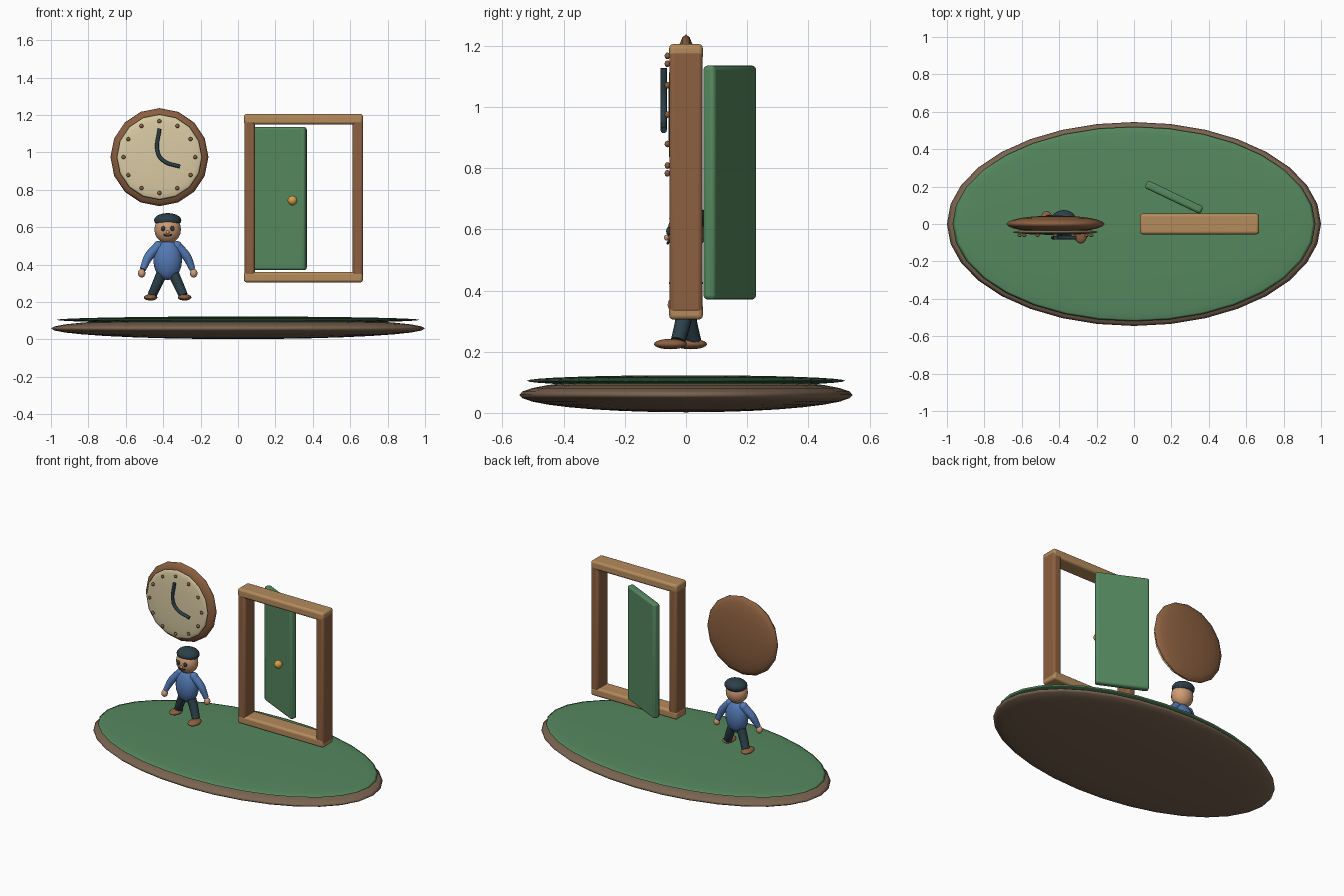
import bpy
from math import sin, cos, pi, radians

if "Cube" in bpy.data.objects:
    bpy.data.objects.remove(bpy.data.objects["Cube"])


def lin(c):
    return c / 12.92 if c <= 0.04045 else ((c + 0.055) / 1.055) ** 2.4


def material(name, hexa):
    m = bpy.data.materials.new(name)
    rgb = [lin(int(hexa[i:i + 2], 16) / 255) for i in (0, 2, 4)]
    m.diffuse_color = (*rgb, 1)
    m.use_nodes = True
    m.node_tree.nodes["Principled BSDF"].inputs["Base Color"].default_value = m.diffuse_color
    return m


GREEN = material("green", "55885F")
EARTH = material("earth", "7A6450")
WOOD = material("dark_wood", "8C6040")
LIGHT_WOOD = material("light_wood", "B58B5C")
CREAM = material("cream", "DACBA4")
DARK = material("dark", "2B3F48")
SKIN = material("skin", "D09C74")
BLUE = material("blue", "5379B4")
GOLD = material("gold", "D2A048")


def finish(name, mat, angle=None):
    ob = bpy.context.object
    ob.name = name
    ob.data.materials.append(mat)
    if angle:
        bpy.ops.object.shade_smooth_by_angle(angle=radians(angle))
    else:
        bpy.ops.object.shade_smooth()
    return ob


def ball(name, loc, size, mat, seg=16, rings=10, front=False):
    """Ellipsoid with half sizes; front=True points its pole along y."""
    bpy.ops.mesh.primitive_uv_sphere_add(segments=seg, ring_count=rings, radius=1)
    ob = bpy.context.object
    if front:
        ob.rotation_euler.x = pi / 2
        bpy.ops.object.transform_apply(location=False, rotation=True, scale=False)
    ob.scale = size
    bpy.ops.object.transform_apply(location=False, rotation=False, scale=True)
    ob.location = loc
    return finish(name, mat)


def box(name, loc, dims, mat, bevel=0.014, turn=0):
    bpy.ops.mesh.primitive_cube_add(size=1, location=loc, rotation=(0, 0, turn))
    ob = bpy.context.object
    ob.scale = dims
    bpy.ops.object.transform_apply(location=False, rotation=False, scale=True)
    mod = ob.modifiers.new("round_edges", 'BEVEL')
    mod.width, mod.segments = bevel, 3
    return finish(name, mat, 40)


def tube(name, points, radius, mat, radii=None):
    """Smooth round tube through a few points."""
    cu = bpy.data.curves.new(name, 'CURVE')
    cu.dimensions = '3D'
    cu.bevel_depth, cu.bevel_resolution = radius, 3
    cu.use_fill_caps = True
    cu.resolution_u = 6
    sp = cu.splines.new('BEZIER')
    sp.bezier_points.add(len(points) - 1)
    for i, (bp, p) in enumerate(zip(sp.bezier_points, points)):
        bp.co = p
        bp.handle_left_type = bp.handle_right_type = 'AUTO'
        bp.radius = radii[i] if radii else 1
    cu.materials.append(mat)
    ob = bpy.data.objects.new(name, cu)
    bpy.context.collection.objects.link(ob)
    return ob


# Ground island
ball("earth_base", (0, 0, 0.059), (1, 0.545, 0.057), EARTH, 32, 16)
ball("grass_top", (0, 0, 0.105), (0.97, 0.52, 0.018), GREEN, 32, 16)

# Clock
CX, CZ = -0.42, 0.975
ball("clock_body", (CX, 0, CZ), (0.262, 0.045, 0.262), WOOD, 16, 12, True)
ball("clock_face", (CX, -0.043, CZ), (0.228, 0.015, 0.228), CREAM, 16, 12, True)
for i in range(12):
    a = i * pi / 6
    ball("hour_mark", (CX + 0.192 * sin(a), -0.061, CZ + 0.192 * cos(a)),
         (0.011, 0.009, 0.011), WOOD, 10, 6)
tube("clock_hands", [(CX, -0.073, 1.127), (-0.429, -0.073, 1.0),
                     (-0.398, -0.073, 0.955), (-0.31, -0.073, 0.924)], 0.0105, DARK)

# Door frame
for x in (0.062, 0.641):
    box("frame_post", (x, 0, 0.755), (0.057, 0.108, 0.86), WOOD)
for z in (0.333, 1.178):
    box("frame_rail", (0.35, 0, z), (0.636, 0.11, 0.056), LIGHT_WOOD)

# Open door and knob
box("door", (0.214, 0.143, 0.753), (0.33, 0.044, 0.765), GREEN, 0.014, radians(-25.5))
ball("door_knob", (0.291, 0.01, 0.743), (0.026, 0.026, 0.026), GOLD)

# Figure: torso and head
FX = -0.376
ball("torso", (FX, 0, 0.425), (0.077, 0.055, 0.108), BLUE)
ball("head", (FX, 0, 0.588), (0.071, 0.062, 0.075), SKIN)
ball("cap", (FX, 0.01, 0.637), (0.073, 0.065, 0.039), DARK)
ball("nose", (FX, -0.062, 0.573), (0.01, 0.01, 0.01), SKIN, 10, 6)
tube("mouth", [(FX - 0.022, -0.056, 0.561), (FX, -0.06, 0.554),
               (FX + 0.022, -0.056, 0.561)], 0.004, DARK)

# Figure: paired parts, swung in opposite directions
for s in (-1, 1):
    swing = 0.026 * s
    ball("eye", (FX + s * 0.025, -0.057, 0.594), (0.012, 0.008, 0.014), DARK, 10, 6)
    hy = -0.04 if s < 0 else 0.012
    tube("sleeve", [(FX + s * 0.05, 0, 0.50), (FX + s * 0.1, hy * 0.4, 0.445),
                    (FX + s * 0.133, hy * 0.9, 0.375)], 0.026, BLUE, (1, 0.95, 0.65))
    ball("shoulder", (FX + s * 0.05, 0, 0.50), (0.027, 0.027, 0.027), BLUE)
    ball("hand", (FX + s * 0.139, hy, 0.354), (0.02, 0.02, 0.023), SKIN)
    tube("leg", [(FX + s * 0.026, 0, 0.365), (FX + s * 0.057, -swing * 0.4, 0.295),
                 (FX + s * 0.084, -swing, 0.236)], 0.027, DARK, (1.1, 1, 0.9))
    ball("shoe", (FX + s * 0.091, -0.018 - s * 0.033, 0.225), (0.036, 0.054, 0.017), WOOD)
